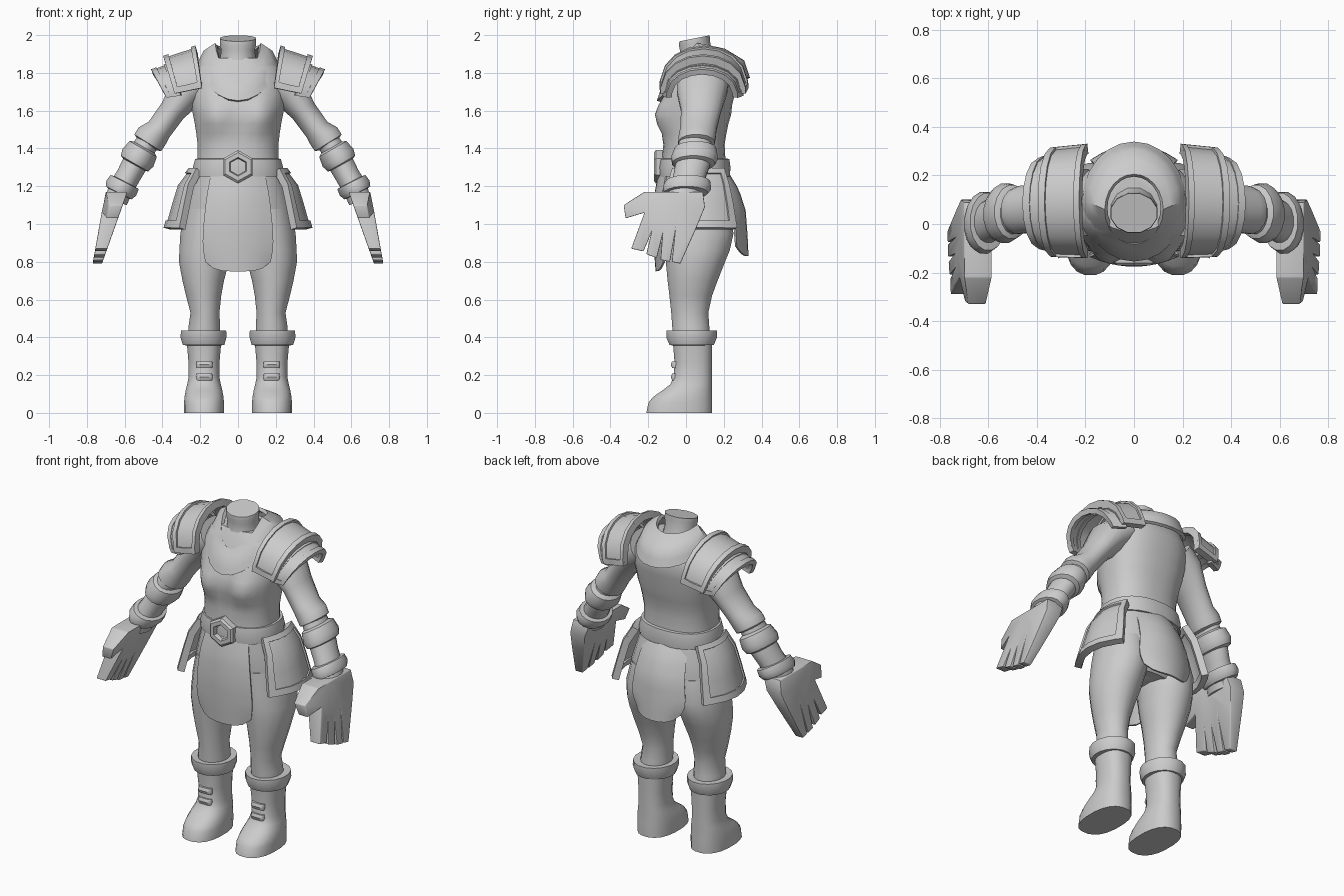
import bpy, bmesh, math
from mathutils import Vector

if "Cube" in bpy.data.objects:
    bpy.data.objects.remove(bpy.data.objects["Cube"])

GREY = bpy.data.materials.new("plain grey")
GREY.diffuse_color = (0.6, 0.6, 0.6, 1)
GREY.use_nodes = True
GREY.node_tree.nodes["Principled BSDF"].inputs["Base Color"].default_value = GREY.diffuse_color


def finish(name, bm, mirror=False, thick=0, bevel=0, angle=40):
    """Turn a bmesh into a finished object, baking its modifiers."""
    bmesh.ops.remove_doubles(bm, verts=bm.verts, dist=0.0005)
    bmesh.ops.recalc_face_normals(bm, faces=bm.faces)
    me = bpy.data.meshes.new(name)
    bm.to_mesh(me)
    bm.free()
    ob = bpy.data.objects.new(name, me)
    bpy.context.collection.objects.link(ob)
    me.materials.append(GREY)
    if thick:
        m = ob.modifiers.new("thickness", 'SOLIDIFY')
        m.thickness, m.offset = thick, 0
    if bevel:
        m = ob.modifiers.new("bevel", 'BEVEL')
        m.width, m.segments = bevel, 2
    if mirror:
        m = ob.modifiers.new("mirror", 'MIRROR')
        m.use_mirror_merge = False
    bpy.ops.object.select_all(action='DESELECT')
    ob.select_set(True)
    bpy.context.view_layer.objects.active = ob
    bpy.ops.object.convert(target='MESH')
    bpy.ops.object.shade_smooth_by_angle(angle=math.radians(angle))
    return ob


def loft(name, rings, n=16, power=2.0, warp=None, loop=False, **kw):
    """Skin rings (cx, cy, cz, rx, ry, tilt about y in degrees)."""
    bm = bmesh.new()
    rows = []
    for cx, cy, cz, rx, ry, *tilt in rings:
        a = math.radians(tilt[0] if tilt else 0)
        row = []
        for i in range(n):
            t = 2 * math.pi * (i + 0.5) / n
            c, s = math.cos(t), math.sin(t)
            u = rx * math.copysign(abs(c) ** (2 / power), c)
            v = ry * math.copysign(abs(s) ** (2 / power), s)
            p = Vector((cx + u * math.cos(a), cy + v, cz + u * math.sin(a)))
            row.append(bm.verts.new(warp(p) if warp else p))
        rows.append(row)
    pairs = list(zip(rows, rows[1:])) + ([(rows[-1], rows[0])] if loop else [])
    for lo, hi in pairs:
        for i in range(n):
            j = (i + 1) % n
            bm.faces.new((lo[i], lo[j], hi[j], hi[i]))
    if not loop:
        bm.faces.new(rows[0])
        bm.faces.new(rows[-1])
    return finish(name, bm, **kw)


def sheet(name, f, us, vs, rim_only=False, **kw):
    """Grid surface f(u, v); rim_only keeps just the border faces."""
    bm = bmesh.new()
    g = [[bm.verts.new(f(u, v)) for u in us] for v in vs]
    nu, nv = len(us) - 1, len(vs) - 1
    for j in range(nv):
        for i in range(nu):
            if not rim_only or i in (0, nu - 1) or j in (0, nv - 1):
                bm.faces.new((g[j][i], g[j][i + 1], g[j + 1][i + 1], g[j + 1][i]))
    for v in [v for v in bm.verts if not v.link_faces]:
        bm.verts.remove(v)
    return finish(name, bm, **kw)


def lerp_table(table, v):
    """Interpolate rows of numbers along v in 0..1."""
    k = min(int(v * (len(table) - 1)), len(table) - 2)
    t = v * (len(table) - 1) - k
    return [a + (b - a) * t for a, b in zip(table[k], table[k + 1])]


def spread(a, b, n):
    return [a + (b - a) * i / n for i in range(n + 1)]


# Torso with a shaped chest
def chest(p):
    if p.y < 0.03:
        p.y -= 0.06 * math.exp(-((abs(p.x) - 0.12) / 0.075) ** 2 - ((p.z - 1.57) / 0.085) ** 2)
    return p


torso = [(1.25, .225, -.13, .21), (1.34, .215, -.13, .21), (1.42, .215, -.12, .205),
         (1.48, .222, -.12, .215), (1.53, .23, -.12, .225), (1.58, .24, -.12, .24),
         (1.63, .25, -.12, .245), (1.69, .255, -.11, .26), (1.76, .25, -.09, .265),
         (1.83, .22, -.06, .25), (1.88, .15, -.03, .20)]
loft("torso", [(0, (f + b) / 2, z, rx, (b - f) / 2) for z, rx, f, b in torso],
     n=28, power=2.4, warp=chest)

# Neck stump with a slanted top
def slant(p):
    if p.z > 1.95:
        p.z += 0.2 * (p.y - 0.045)
    return p


loft("neck", [(0, .06, 1.76, .12, .13), (0, .06, 1.86, .10, .10), (0, .05, 1.92, .092, .085),
              (0, .045, 1.96, .10, .085), (0, .045, 1.983, .098, .083)], n=12, warp=slant)

# Collar draped around the neck
def collar(t, v):
    rx, front, back, zf, zs, zb = lerp_table(
        [(.205, -.145, .33, 1.65, 1.85, 1.77), (.175, -.125, .30, 1.71, 1.91, 1.86),
         (.115, -.075, .20, 1.78, 1.95, 1.92)], v)
    c = math.cos(t)
    z = zs + ((zf - zs) * c ** 1.2 if c > 0 else (zb - zs) * -c)
    return Vector((rx * math.sin(t), (front + back) / 2 - (back - front) / 2 * c, z))


sheet("collar", collar, spread(-math.pi, math.pi, 24), spread(0, 1, 4), thick=.02)

# Shoulder guards: two arched tiers with raised trim
def arch(table):
    def f(t, v):
        xt, zt, xb, zb, ry, cy = lerp_table(table, v)
        h = math.sin(t) ** 0.85 if t > 0 and math.sin(t) > 0 else 0
        return Vector((xb + (xt - xb) * h, cy - ry * math.cos(t), zb + (zt - zb) * h))
    return f


arc = [0, .12] + spread(.5, math.pi - .5, 6) + [math.pi - .12, math.pi]
upper = arch([(.22, 1.925, .19, 1.72, .215, .095), (.39, 1.87, .335, 1.69, .205, .09)])
lower = arch([(.36, 1.84, .30, 1.68, .20, .09), (.455, 1.805, .375, 1.67, .175, .085)])
vs = [0, .14, .5, .84, 1]
sheet("upper_shoulder_plate", upper, arc, vs, mirror=True, thick=.02, angle=30)
sheet("upper_shoulder_trim", upper, arc, vs, rim_only=True, mirror=True, thick=.042, angle=30)
sheet("lower_shoulder_plate", lower, arc, vs, mirror=True, thick=.02, angle=30)
sheet("lower_shoulder_trim", lower, arc, [0, .3, .7, 1], rim_only=True, mirror=True,
      thick=.03, angle=30)

# Arms, sleeve end, gauntlet and cuffs
loft("upper_arm", [(.20, .09, 1.76, .10, .14, 55), (.275, .085, 1.70, .10, .135, 45),
                   (.346, .08, 1.60, .072, .108, 36), (.418, .065, 1.50, .070, .098, 36),
                   (.455, .06, 1.465, .086, .10, 34), (.478, .055, 1.43, .085, .098, 32),
                   (.485, .055, 1.42, .055, .07, 32)], mirror=True)
loft("forearm", [(.47, .05, 1.45, .06, .085, 32), (.54, .04, 1.33, .07, .095, 30),
                 (.58, .02, 1.255, .066, .088, 28), (.62, .0, 1.19, .068, .09, 26),
                 (.645, -.02, 1.12, .06, .09, 20)], mirror=True)
loft("elbow_cuff", [(.492, .05, 1.41, .055, .08, 30), (.502, .05, 1.397, .085, .112, 30),
                    (.53, .045, 1.35, .096, .125, 30), (.548, .04, 1.32, .085, .115, 30),
                    (.555, .04, 1.31, .055, .08, 30)], mirror=True)
loft("wrist_cuff", [(.598, .01, 1.225, .06, .08, 27), (.60, .01, 1.222, .085, .12, 27),
                    (.618, .005, 1.19, .09, .13, 27), (.632, 0, 1.165, .078, .115, 27),
                    (.634, 0, 1.16, .05, .08, 27)], mirror=True)

# Mitten-thin hands with four fingers and a thumb
hand = [(.09, 1.17), (.10, 1.09), (.055, .98), (-.03, .79), (-.075, .80), (-.06, .94),
        (-.085, .80), (-.135, .81), (-.125, .94), (-.155, .82), (-.21, .84), (-.185, .95),
        (-.225, .855), (-.29, .87), (-.22, 1.06), (-.32, 1.03), (-.33, 1.10),
        (-.22, 1.17), (-.11, 1.17)]
bm = bmesh.new()
sides = []
for s in (0, 1):
    row = []
    for y, z in hand:
        k = (1.17 - z) / .38
        x = (.70 + .07 * k) if s else (.585 + .135 * k)
        if y < -.24 and z > 1:
            x -= .03 * s
        row.append(bm.verts.new((x, y, z)))
    sides.append(row)
    bm.faces.new(row)
for i in range(len(hand)):
    j = (i + 1) % len(hand)
    bm.faces.new((sides[0][i], sides[0][j], sides[1][j], sides[1][i]))
finish("hand", bm, mirror=True, bevel=.012)

# Hips, belt and buckle
loft("hips", [(0, .04, 1.30, .22, .17), (0, .05, 1.20, .25, .185), (0, .06, 1.08, .285, .195),
              (0, .065, .97, .29, .185), (0, .065, .90, .20, .13)], n=24, power=2.3)
loft("belt", [(0, .045, 1.25, .20, .16), (0, .045, 1.252, .24, .188), (0, .045, 1.30, .24, .192),
              (0, .045, 1.345, .228, .185), (0, .045, 1.347, .19, .15)], n=28, power=2.3)


def stand_up(p):
    return Vector((p.x, -p.z, 1.303 + p.y))


loft("buckle", [(0, 0, .12, .09, .088), (0, 0, .16, .09, .088), (0, 0, .17, .078, .075),
                (0, 0, .17, .052, .05), (0, 0, .15, .046, .044), (0, 0, .12, .046, .044)],
     n=6, warp=stand_up, loop=True, angle=25)

# Hanging cloth, front and back, with rounded ends
def cloth(table, curve):
    def f(u, v):
        z, half, y = lerp_table(table, v)
        return Vector((half * u, y + curve * u * u, z + (.05 * u ** 4 * v ** 6)))
    return f


us, vs = spread(-1, 1, 8), spread(0, 1, 10)
sheet("front_cloth", cloth([(1.27, .14, -.14), (1.14, .165, -.165), (1.0, .18, -.17),
                            (.88, .186, -.165), (.75, .17, -.155)], .04), us, vs, thick=.012)
sheet("back_cloth", cloth([(1.27, .14, .22), (1.18, .15, .275), (1.07, .165, .31),
                           (.94, .18, .32), (.83, .15, .325)], -.06), us, vs, thick=.012)

# Hip guards with raised trim
def hip(u, v):
    z, x, w, bend = lerp_table([(1.285, .245, .13, .04), (1.20, .31, .155, .06),
                                (1.10, .34, .175, .07), (.975, .375, .195, .08)], v)
    return Vector((x - bend * u * u, .065 + w * u, z))


us, vs = [-1, -.82, -.4, 0, .4, .82, 1], [0, .1, .33, .66, .9, 1]
sheet("hip_guard", hip, us, vs, mirror=True, thick=.02)
sheet("hip_guard_trim", hip, us, vs, rim_only=True, mirror=True, thick=.04)

# Legs
loft("leg", [(.15, .06, 1.08, .13, .17), (.16, .07, .95, .148, .185), (.175, .06, .86, .138, .175),
             (.18, .05, .80, .135, .16), (.184, .035, .70, .112, .135), (.182, .025, .62, .095, .115),
             (.175, .02, .53, .078, .10), (.178, .025, .46, .085, .10),
             (.18, .03, .38, .085, .10)], mirror=True)

# Boots: turned-down top, shaft and foot
loft("boot_top", [(.182, .03, .432, .08, .09), (.182, .03, .435, .122, .137),
                  (.183, .03, .40, .124, .137), (.182, .03, .36, .112, .12),
                  (.182, .03, .355, .08, .09)], mirror=True)
boot = [(.37, .092, -.07, .14), (.27, .083, -.062, .138), (.19, .082, -.066, .138),
        (.15, .09, -.085, .138), (.12, .098, -.125, .138), (.085, .104, -.175, .139),
        (.055, .107, -.20, .14), (0, .107, -.212, .14)]
loft("boot", [(.18, (f + b) / 2, z, rx, (b - f) / 2) for z, rx, f, b in boot],
     n=20, power=2.4, mirror=True)

# Straps across the boot front
for k, z in enumerate((.255, .19)):
    loft(f"boot_strap_{k + 1}", [(.178, -.05, z - .018, .042, .024), (.178, -.052, z, .044, .029),
                                 (.178, -.05, z + .018, .042, .024)],
         n=12, power=4, mirror=True)
